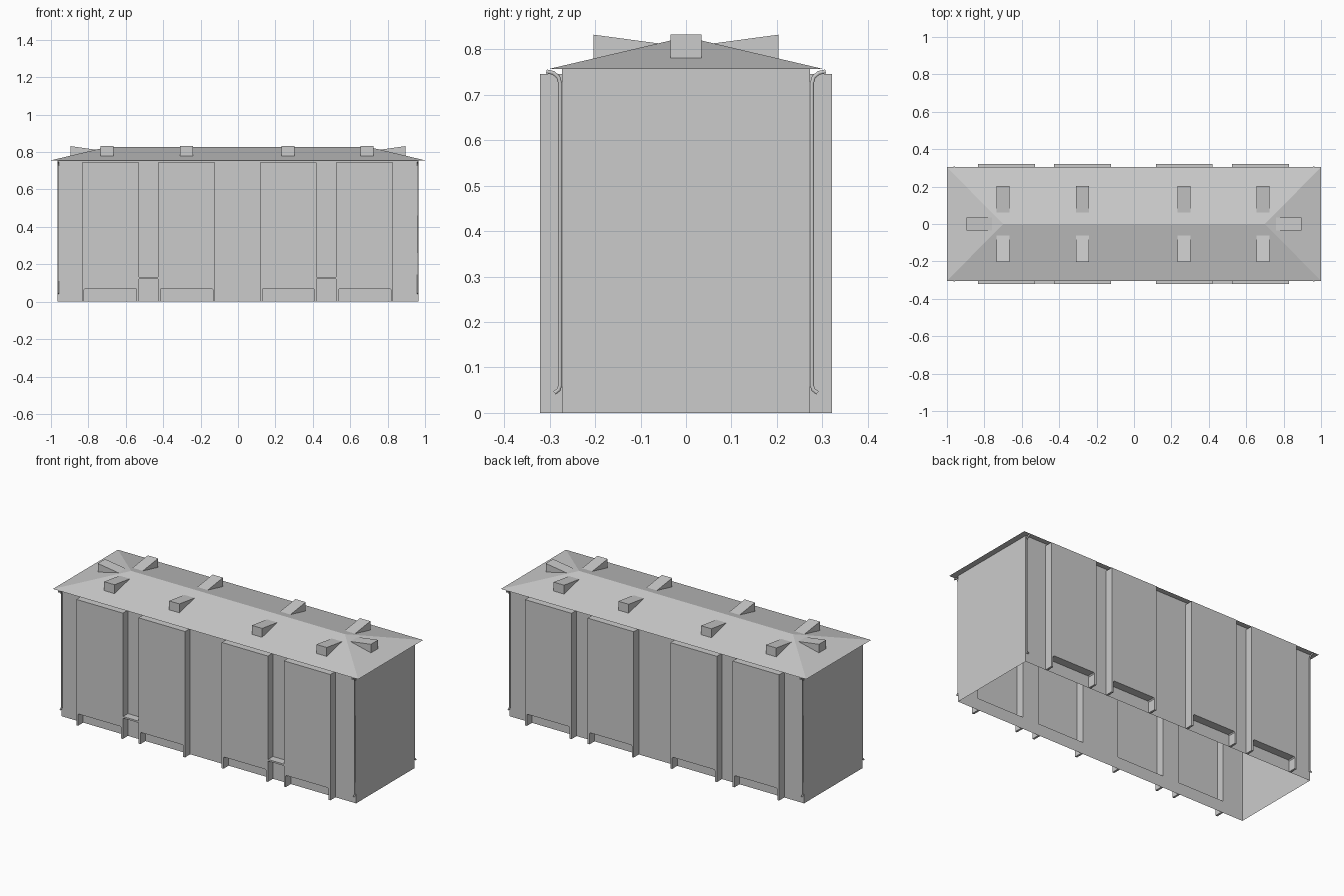
import bpy, bmesh
from mathutils import Vector

if "Cube" in bpy.data.objects:
    bpy.data.objects.remove(bpy.data.objects["Cube"])

BX, BY, H = 0.965, 0.273, 0.757      # body half length, half width, wall height
PY, PT, NZ = 0.321, 0.745, 0.07      # panel face y, panel top, notch height
PANELS = [(-0.835, -0.53), (-0.427, -0.122), (0.118, 0.42), (0.525, 0.83)]


def finish(name, bm):
    me = bpy.data.meshes.new(name)
    bm.to_mesh(me)
    bm.free()
    ob = bpy.data.objects.new(name, me)
    bpy.context.collection.objects.link(ob)
    return ob


def face(bm, pts, out):
    """Add a polygon whose normal points towards 'out'."""
    f = bm.faces.new([bm.verts.new(p) for p in pts])
    f.normal_update()
    if f.normal.dot(Vector(out)) < 0:
        f.normal_flip()


def prism(name, pts, shift):
    """Closed solid made by extruding a polygon along a vector."""
    bm = bmesh.new()
    f = bm.faces.new([bm.verts.new(p) for p in pts])
    r = bmesh.ops.extrude_face_region(bm, geom=[f], use_keep_orig=True)
    vs = [v for v in r["geom"] if isinstance(v, bmesh.types.BMVert)]
    bmesh.ops.translate(bm, verts=vs, vec=shift)
    bmesh.ops.recalc_face_normals(bm, faces=bm.faces)
    return finish(name, bm)


# Body shell with an open bottom; side walls open into the pressed-out panels
bm = bmesh.new()
for s in (-1, 1):
    face(bm, [(s*BX, -BY, 0), (s*BX, BY, 0), (s*BX, BY, H), (s*BX, -BY, H)], (s, 0, 0))

    def wall(x0, x1, z0, z1):
        y = s * BY
        face(bm, [(x0, y, z0), (x1, y, z0), (x1, y, z1), (x0, y, z1)], (0, s, 0))

    left = -BX
    for x0, x1 in PANELS:
        wall(left, x0, 0, H)
        wall(x0, x1, 0, NZ)
        wall(x0, x1, PT, H)
        left = x1
    wall(left, BX, 0, H)
bmesh.ops.remove_doubles(bm, verts=bm.verts, dist=1e-5)
finish("body_shell", bm)

# Protruding side panels, notched at the bottom
for s, side in ((-1, "front"), (1, "back")):
    for i, (x0, x1) in enumerate(PANELS):
        bm = bmesh.new()
        prof = [(x0, 0), (x0, PT), (x1, PT), (x1, 0), (x1-.012, 0), (x1-.012, NZ-.006),
                (x1-.017, NZ), (x0+.017, NZ), (x0+.012, NZ-.006), (x0+.012, 0)]
        face(bm, [(x, s*PY, z) for x, z in prof], (0, s, 0))
        for k, (a, b) in enumerate(zip(prof, prof[1:] + prof[:1])):
            # profile runs clockwise in x-z, so the outside is on its left
            out = (a[1] - b[1], 0, b[0] - a[0])
            face(bm, [(a[0], s*PY, a[1]), (b[0], s*PY, b[1]),
                      (b[0], s*BY, b[1]), (a[0], s*BY, a[1])], out)
        bmesh.ops.remove_doubles(bm, verts=bm.verts, dist=1e-5)
        finish(f"{side}_panel_{i}", bm)

# Step plates between the front panels
for i, (x0, x1) in enumerate(((-0.53, -0.427), (0.42, 0.525))):
    prism(f"front_step_{i}", [(x0, -BY, .122), (x1, -BY, .122), (x1, -BY, .132), (x0, -BY, .132)],
          (0, BY - PY + .002, 0))

# Hipped roof
bm = bmesh.new()
E, W, R, ZE, ZR = 1.0, 0.304, 0.70, 0.756, 0.827
sides = (-1, 1)
face(bm, [(-E, -W, ZE), (E, -W, ZE), (E, W, ZE), (-E, W, ZE)], (0, 0, -1))
for s in sides:
    face(bm, [(-E, s*W, ZE), (E, s*W, ZE), (R, 0, ZR), (-R, 0, ZR)], (0, 0, 1))
    face(bm, [(s*E, -W, ZE), (s*E, W, ZE), (s*R, 0, ZR)], (0, 0, 1))
bmesh.ops.remove_doubles(bm, verts=bm.verts, dist=1e-5)
finish("hipped_roof", bm)

# Wedge vents on the roof slopes and hip ends
hw = 0.034
for s in sides:
    wedge = [(.204, .777), (.204, .832), (.055, .812)]
    for i, x in enumerate((-0.70, -0.275, 0.267, 0.69)):
        prism(f"roof_vent_{'back' if s > 0 else 'front'}_{i}",
              [(x - hw, s*y, z) for y, z in wedge], (2*hw, 0, 0))
    prism(f"roof_vent_end_{'right' if s > 0 else 'left'}",
          [(s*x, -hw, z) for x, z in ((.895, .778), (.895, .832), (.755, .812))], (0, 2*hw, 0))

# Corner drain pipes, bent outwards at both ends
path = [(.307, .751), (.292, .748), (.281, .739), (.277, .725),
        (.277, .060), (.280, .051), (.289, .044)]
for sx in sides:
    for sy in sides:
        cu = bpy.data.curves.new("pipe_path", "CURVE")
        cu.dimensions = "3D"
        cu.bevel_depth = 0.005
        cu.bevel_resolution = 1
        cu.use_fill_caps = True
        sp = cu.splines.new("POLY")
        sp.points.add(len(path) - 1)
        for p, (y, z) in zip(sp.points, path):
            p.co = (sx*.961, sy*y, z, 1)
        ob = bpy.data.objects.new(f"drain_pipe_{'right' if sx > 0 else 'left'}_{'back' if sy > 0 else 'front'}", cu)
        bpy.context.collection.objects.link(ob)
